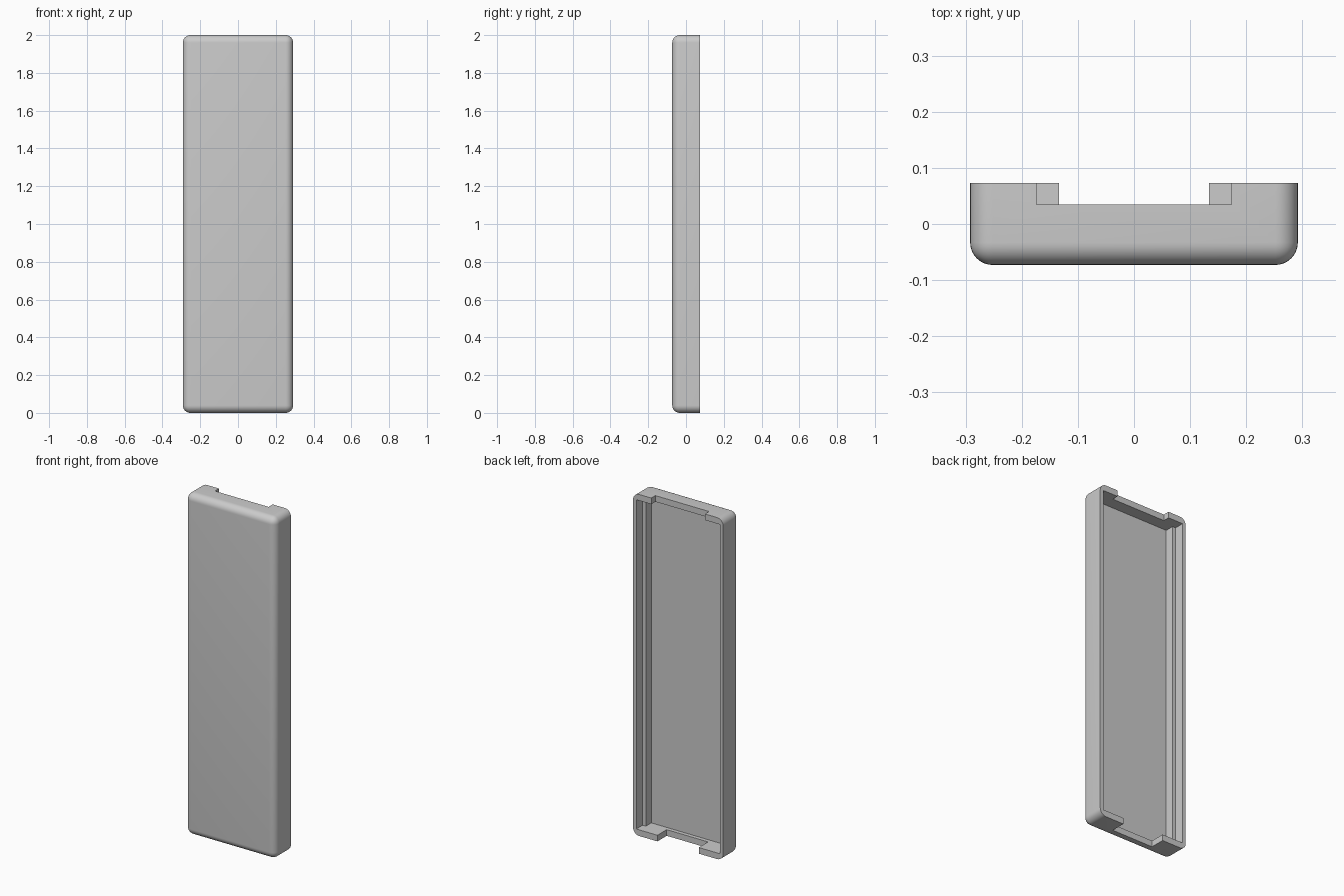
import bpy, bmesh, math
from mathutils import Vector

if "Cube" in bpy.data.objects:
    bpy.data.objects.remove(bpy.data.objects["Cube"], do_unlink=True)

HALF_W, BACK, HEIGHT = 0.292, 0.073, 2.0
RADIUS, END_WALL = 0.04, 0.036

grey = bpy.data.materials.new("light_grey")
grey.use_nodes = True
grey.diffuse_color = (0.6, 0.6, 0.6, 1)
grey.node_tree.nodes["Principled BSDF"].inputs["Base Color"].default_value = (0.6, 0.6, 0.6, 1)


def extrude_profile(name, profile, z0, z1):
    """Closed (x, y) profile raised from z0 to z1."""
    bm = bmesh.new()
    face = bm.faces.new([bm.verts.new((x, y, z0)) for x, y in profile])
    top = bmesh.ops.extrude_face_region(bm, geom=[face])["geom"]
    moved = [v for v in top if isinstance(v, bmesh.types.BMVert)]
    bmesh.ops.translate(bm, verts=moved, vec=Vector((0, 0, z1 - z0)))
    bmesh.ops.recalc_face_normals(bm, faces=bm.faces)
    mesh = bpy.data.meshes.new(name)
    bm.to_mesh(mesh)
    bm.free()
    mesh.materials.append(grey)
    obj = bpy.data.objects.new(name, mesh)
    bpy.context.collection.objects.link(obj)
    return obj


def mirrored(points):
    """Right half of a profile completed with its mirror image."""
    return points + [(-x, y) for x, y in reversed(points)]


# Tray body: every edge rounded except the open back rim
tray = extrude_profile("tray_shell", mirrored([(HALF_W, -BACK), (HALF_W, BACK)]), 0, HEIGHT)
bm = bmesh.new()
bm.from_mesh(tray.data)
rounded = [e for e in bm.edges if min(v.co.y for v in e.verts) < 0]
bmesh.ops.bevel(bm, geom=rounded, offset=RADIUS, segments=8, profile=0.5, affect='EDGES')
bm.to_mesh(tray.data)
bm.free()

# Cavity with a stepped ledge along both long sides
cutters = [extrude_profile("cavity_cutter", mirrored(
    [(0.25, -0.036), (0.25, 0.015), (0.271, 0.015), (0.271, 0.2)]),
    END_WALL, HEIGHT - END_WALL)]

# Shallow wide notch in the top wall, deep narrow notch in the bottom wall
for name, half, depth, z0, z1 in (
        ("top_notch_cutter", 0.174, 0.035, HEIGHT - 0.1, HEIGHT + 0.1),
        ("bottom_notch_cutter", 0.134, -0.013, -0.1, 0.1)):
    cutters.append(extrude_profile(name, mirrored([(half, depth), (half, 0.2)]), z0, z1))

for cutter in cutters:
    cutter.hide_render = True
    mod = tray.modifiers.new(cutter.name, 'BOOLEAN')
    mod.operation, mod.solver, mod.object = 'DIFFERENCE', 'EXACT', cutter

# Apply the cuts and drop the cutters
bpy.ops.object.select_all(action='DESELECT')
bpy.context.view_layer.objects.active = tray
tray.select_set(True)
for mod in list(tray.modifiers):
    bpy.ops.object.modifier_apply(modifier=mod.name)
for cutter in cutters:
    bpy.data.objects.remove(cutter, do_unlink=True)
bpy.ops.object.shade_smooth_by_angle(angle=math.radians(30))
